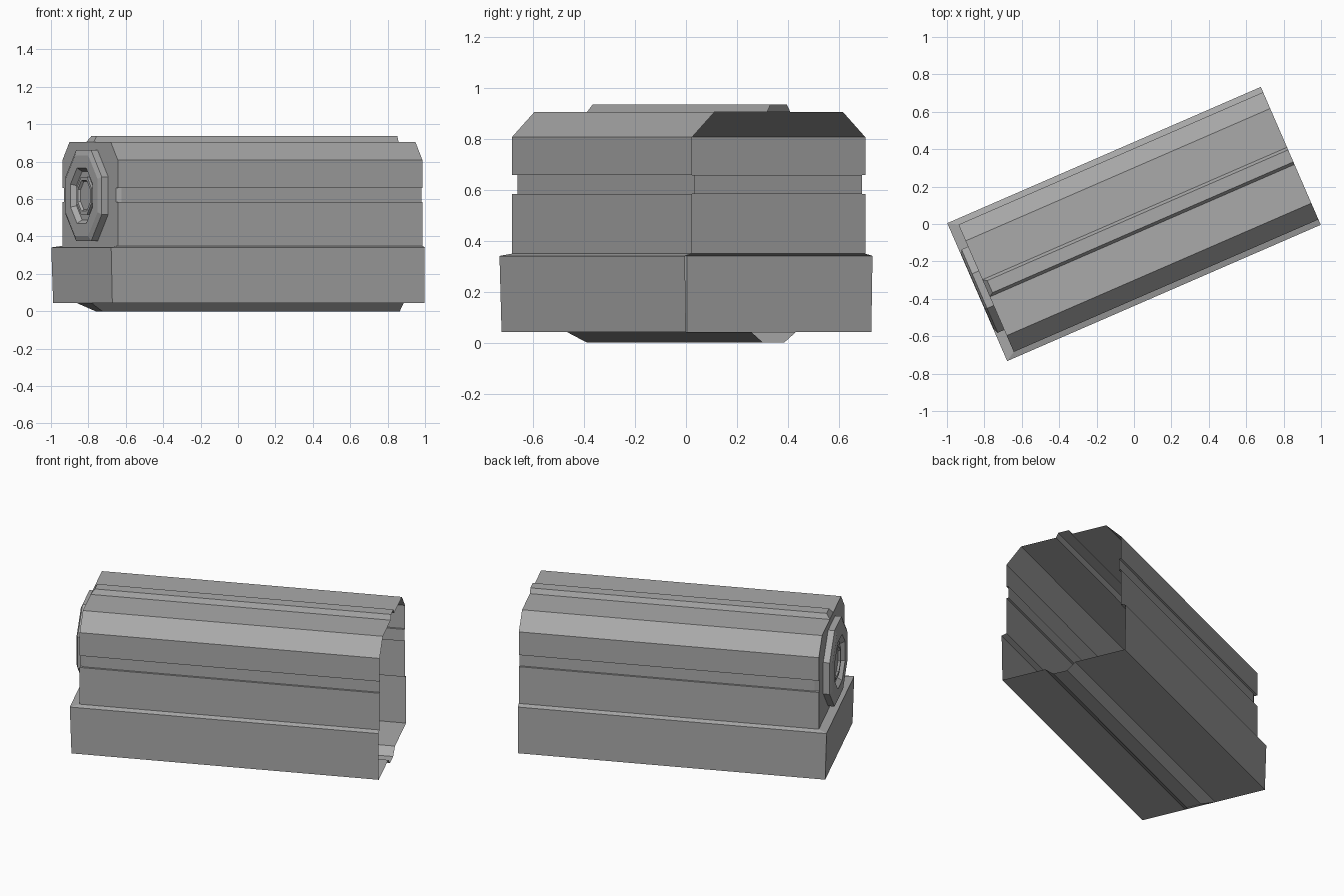
import bpy, bmesh, math

cube = bpy.data.objects.get("Cube")
if cube:
    bpy.data.objects.remove(cube, do_unlink=True)

YAW = math.atan2(0.73, 1.68)   # the housing lies turned on the ground plane
OPEN_END = 0.914

grey = bpy.data.materials.new("plain grey")
grey.use_nodes = True
grey.diffuse_color = (0.4, 0.4, 0.4, 1)
bsdf = grey.node_tree.nodes["Principled BSDF"]
bsdf.inputs["Base Color"].default_value = (0.4, 0.4, 0.4, 1)
bsdf.inputs["Roughness"].default_value = 0.8


def finish(name, bm):
    bmesh.ops.recalc_face_normals(bm, faces=bm.faces)
    mesh = bpy.data.meshes.new(name)
    bm.to_mesh(mesh)
    bm.free()
    mesh.materials.append(grey)
    obj = bpy.data.objects.new(name, mesh)
    obj.rotation_euler.z = YAW
    bpy.context.collection.objects.link(obj)
    return obj


def bridge(bm, a, b, closed=False):
    for i in range(len(a) if closed else len(a) - 1):
        j = (i + 1) % len(a)
        bm.faces.new((a[i], a[j], b[j], b[i]))


def loft(name, stations, end_faces):
    """Join matching sections, then close the last one."""
    bm = bmesh.new()
    rows = [[bm.verts.new(p) for p in s] for s in stations]
    for a, b in zip(rows, rows[1:]):
        bridge(bm, a, b)
    for ids in end_faces:
        bm.faces.new([rows[-1][i] for i in ids])
    return finish(name, bm)


# Lower tray: (end position, side, height), with an off-centre keel
tray = [(-0.862, 0.371, 0.35), (-0.914, 0.402, 0.341), (-0.905, 0.397, 0.043),
        (-0.905, 0.075, 0.043), (-0.82, 0.023, 0), (-0.82, -0.067, 0),
        (-0.905, -0.119, 0.043), (-0.905, -0.397, 0.043),
        (-0.914, -0.402, 0.341), (-0.862, -0.371, 0.35)]
loft("lower_tray", [[(OPEN_END, v, z) for u, v, z in tray], tray],
     [(1, 2, 3, 6, 7, 8), (3, 4, 5, 6), (0, 1, 8, 9)])

# Upper cover: half section with side groove, chamfer and top rib
half = [(0.371, 0.35), (0.371, 0.585), (0.358, 0.585), (0.358, 0.66),
        (0.371, 0.66), (0.371, 0.808), (0.276, 0.906), (0.05, 0.906),
        (0.035, 0.936)]
section = half + [(-v, z) for v, z in reversed(half)]
GROOVE, RIB = (2, 3, 14, 15), (8, 9)
cap = []
for i, (v, z) in enumerate(section):
    if i in GROOVE:
        v -= math.copysign(0.01, v)
    cap.append((-0.84 if i in RIB else -0.862, v, z))
loft("upper_cover",
     [[(u, v, z) for v, z in section] for u in (OPEN_END, -0.835)] + [cap],
     [[i for i in range(len(section)) if i not in RIB], (7, 8, 9, 10)])

# Octagonal end socket: (flat radius, end position)
bm = bmesh.new()
rings = []
for r, u in [(0.243, -0.862), (0.243, -0.9), (0.215, -0.912), (0.148, -0.912),
             (0.13, -0.885), (0.1, -0.885), (0.1, -0.898), (0.082, -0.898),
             (0.075, -0.885)]:
    r /= math.cos(math.pi / 8)
    rings.append([bm.verts.new((u, r * math.cos(a), 0.618 + r * math.sin(a)))
                  for a in [(k + 0.5) * math.pi / 4 for k in range(8)]])
for a, b in zip(rings, rings[1:]):
    bridge(bm, a, b, closed=True)
bm.faces.new(rings[-1])
finish("end_socket", bm)
